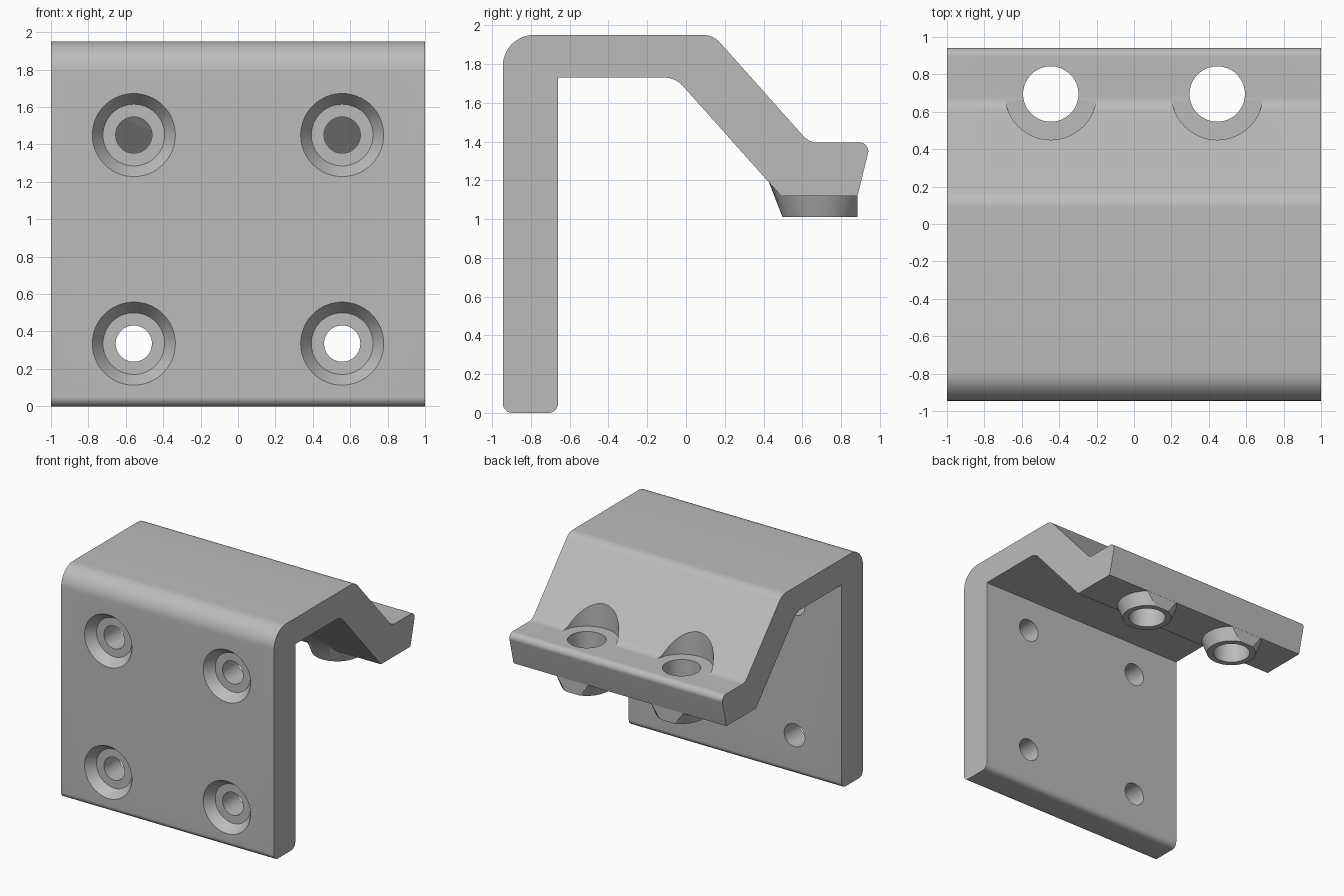
import bpy, bmesh, math
from mathutils import Vector

cube = bpy.data.objects.get("Cube")
if cube:
    bpy.data.objects.remove(cube, do_unlink=True)

grey = bpy.data.materials.new("plain_grey")
grey.use_nodes = True
grey.diffuse_color = (0.5, 0.5, 0.5, 1)
grey.node_tree.nodes["Principled BSDF"].inputs["Base Color"].default_value = (0.5, 0.5, 0.5, 1)


def make_object(name, bm):
    bmesh.ops.recalc_face_normals(bm, faces=bm.faces)
    mesh = bpy.data.meshes.new(name)
    bm.to_mesh(mesh)
    bm.free()
    mesh.materials.append(grey)
    ob = bpy.data.objects.new(name, mesh)
    bpy.context.collection.objects.link(ob)
    return ob


def rounded(corners, steps=10):
    """Replace each corner (y, z, radius) with a tangent arc."""
    out = []
    for i, (y, z, r) in enumerate(corners):
        p = Vector((y, z))
        if r == 0:
            out.append(p)
            continue
        a = (Vector(corners[i - 1][:2]) - p).normalized()
        b = (Vector(corners[(i + 1) % len(corners)][:2]) - p).normalized()
        half = a.angle(b) / 2
        centre = p + (a + b).normalized() * (r / math.sin(half))
        start = p + a * (r / math.tan(half)) - centre
        end = p + b * (r / math.tan(half)) - centre
        for k in range(steps + 1):
            t = k / steps
            out.append(centre + (start * (1 - t) + end * t).normalized() * r)
    return out


def lathe(bm, rings, place, n=64):
    """Closed solid of revolution; rings are (radius, position along axis)."""
    loops = [[bm.verts.new(place(r * math.cos(2 * math.pi * k / n),
                                 r * math.sin(2 * math.pi * k / n), h))
              for k in range(n)] for r, h in rings]
    for lo, hi in zip(loops, loops[1:]):
        for k in range(n):
            j = (k + 1) % n
            bm.faces.new((lo[k], lo[j], hi[j], hi[k]))
    bm.faces.new(loops[0])
    bm.faces.new(loops[-1])


def boolean(target, tool, operation):
    bpy.context.view_layer.objects.active = target
    mod = target.modifiers.new("cut", "BOOLEAN")
    mod.operation = operation
    mod.solver = "EXACT"
    mod.object = tool
    bpy.ops.object.modifier_apply(modifier=mod.name)
    bpy.data.objects.remove(tool, do_unlink=True)


# Bent plate: side profile extruded across the width
profile = rounded([
    (-0.945, 0, 0.05), (-0.945, 1.95, 0.16), (0.14, 1.95, 0.12),
    (0.635, 1.395, 0.1), (0.953, 1.395, 0.045), (0.885, 1.12, 0),
    (0.49, 1.12, 0), (-0.055, 1.73, 0.13), (-0.66, 1.73, 0), (-0.66, 0, 0.05)])
bm = bmesh.new()
side = bm.faces.new([bm.verts.new((-1, p.x, p.y)) for p in profile])
moved = bmesh.ops.extrude_face_region(bm, geom=[side])["geom"]
bmesh.ops.translate(bm, vec=(2, 0, 0),
                    verts=[v for v in moved if isinstance(v, bmesh.types.BMVert)])
bracket = make_object("bracket", bm)

HOLE_X, HOLE_Y = 0.445, 0.695

# Tapered bosses under the lip, trimmed flush with its back edge
bm = bmesh.new()
for s in (-1, 1):
    lathe(bm, [(0.197, 1.01), (0.279, 1.22)],
          lambda u, v, h: (s * HOLE_X + u, HOLE_Y + v, h))
cut = bmesh.ops.bisect_plane(bm, geom=bm.verts[:] + bm.edges[:] + bm.faces[:],
                             plane_co=(0, 0.884, 0), plane_no=(0, 1, 0), clear_outer=True)
bmesh.ops.holes_fill(bm, edges=[e for e in bm.edges if e.is_boundary])
boolean(bracket, make_object("lip_bosses", bm), "UNION")

# Vertical lip holes with a spot face cut into the slope
bm = bmesh.new()
for s in (-1, 1):
    lathe(bm, [(0.148, 0.9), (0.148, 1.396), (0.245, 1.396), (0.245, 2.2)],
          lambda u, v, h: (s * HOLE_X + u, HOLE_Y + v, h))
boolean(bracket, make_object("lip_hole_cutter", bm), "DIFFERENCE")

# Countersunk screw holes in the front plate
bm = bmesh.new()
for s in (-1, 1):
    for z in (0.335, 1.45):
        lathe(bm, [(0.222, -1.1), (0.222, -0.945), (0.165, -0.865),
                   (0.097, -0.865), (0.097, -0.5)],
              lambda u, v, h: (s * 0.557 + u, h, z + v))
boolean(bracket, make_object("screw_hole_cutter", bm), "DIFFERENCE")

bpy.ops.object.select_all(action="DESELECT")
bracket.select_set(True)
bpy.context.view_layer.objects.active = bracket
bpy.ops.object.shade_smooth_by_angle(angle=math.radians(25))
